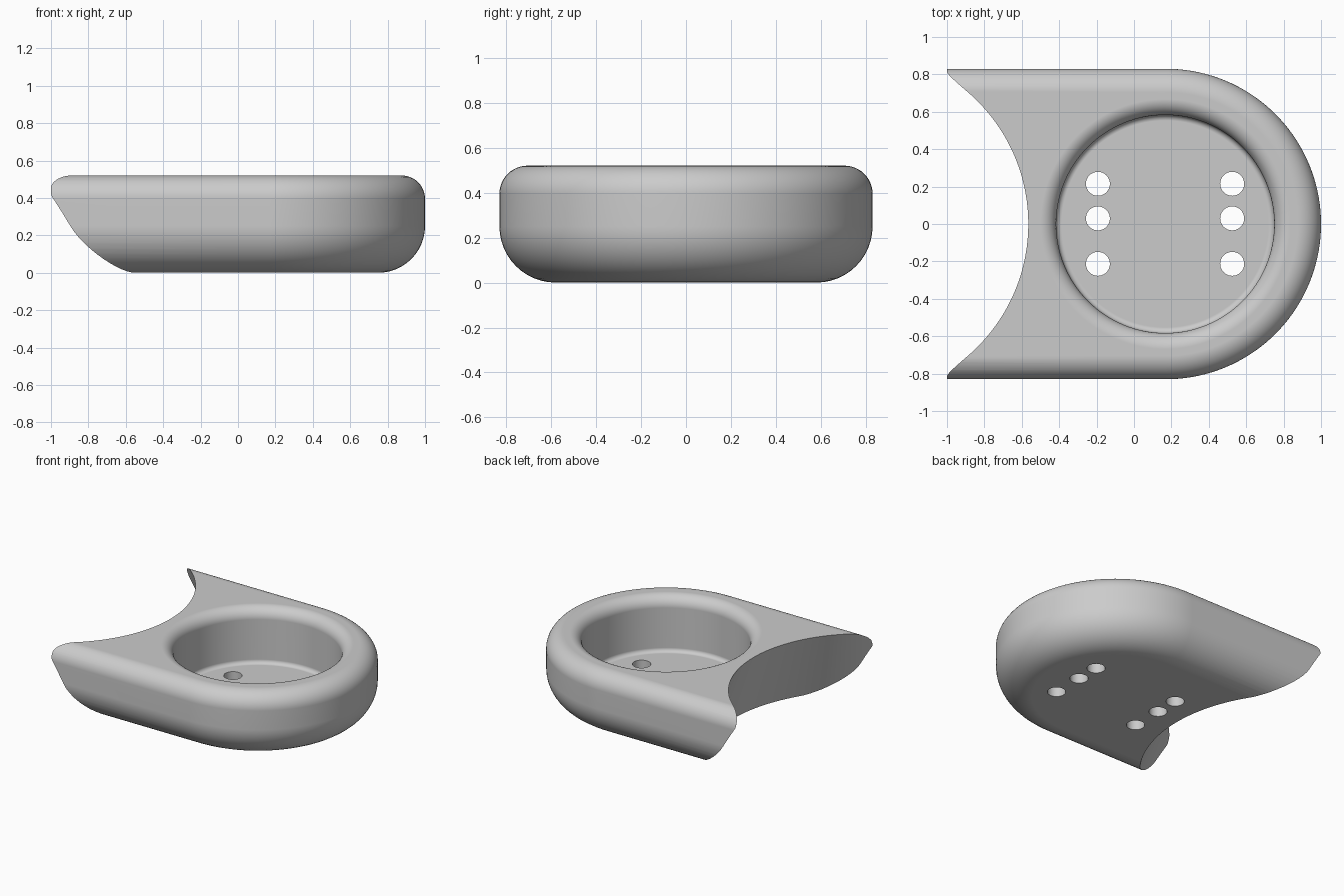
import bpy, bmesh
from math import sin, cos, pi, radians

if "Cube" in bpy.data.objects:
    bpy.data.objects.remove(bpy.data.objects["Cube"])

HEIGHT = 0.52
CENTRE = 0.17          # centre of the round end and of the well
RADIUS = 0.83


def arc(cx, cz, r, start, end, steps=12):
    """Points of a circular fillet, angles in degrees."""
    angles = [radians(start + (end - start) * i / steps) for i in range(steps + 1)]
    return [(cx + r * cos(a), cz + r * sin(a)) for a in angles]


def skin(name, rings):
    """Closed solid from a stack of equal-length rings."""
    bm = bmesh.new()
    loops = [[bm.verts.new(p) for p in ring] for ring in rings]
    n = len(loops[0])
    for low, high in zip(loops, loops[1:]):
        for i in range(n):
            j = (i + 1) % n
            bm.faces.new((low[i], low[j], high[j], high[i]))
    bm.faces.new(loops[0][::-1])
    bm.faces.new(loops[-1])
    bmesh.ops.recalc_face_normals(bm, faces=bm.faces)
    mesh = bpy.data.meshes.new(name)
    bm.to_mesh(mesh)
    bm.free()
    obj = bpy.data.objects.new(name, mesh)
    bpy.context.collection.objects.link(obj)
    return obj


def lathe(name, profile, x, y, sides):
    """Solid of revolution about a vertical axis."""
    turn = [2 * pi * i / sides for i in range(sides)]
    return skin(name, [[(x + r * cos(a), y + r * sin(a), z) for a in turn]
                       for r, z in profile])


def d_ring(r, z, sides=72):
    """Half circle with straight sides running back to the wing tips."""
    turn = [-pi / 2 + pi * i / sides for i in range(sides + 1)]
    ring = [(CENTRE + r * cos(a), r * sin(a), z) for a in turn]
    return [(-1, -r, z)] + ring + [(-1, r, z)]


# Body: D-shaped block with a large lower and a small upper fillet
low, top = 0.25, 0.125
side = (arc(RADIUS - low, low, low, -90, 0)
        + arc(RADIUS - top, HEIGHT - top, top, 0, 90))
body = skin("holder_body", [d_ring(r, z) for r, z in side])

# Flared concave cut that leaves the two pointed wings
slope, cut_r = 0.345, 0.93
cutters = [lathe("end_cutter",
                 [(cut_r + slope * (HEIGHT - z), z) for z in (-0.1, 0.7)],
                 -1.495, 0, 192)]

# Round well with a small floor fillet and a rounded rim
well_r, floor, foot, rim = 0.583, 0.1, 0.03, 0.085
well = (arc(well_r - foot, floor + foot, foot, -90, 0, 6)
        + arc(well_r + rim, HEIGHT - rim, rim, 180, 90)
        + [(well_r + rim, 0.7)])
cutters.append(lathe("well_cutter", well, CENTRE - 0.003, 0, 128))

# Six drain holes through the floor
for x in (-0.193, 0.525):
    for y in (-0.213, 0.03, 0.215):
        cutters.append(lathe("hole_cutter", [(0.064, -0.1), (0.064, 0.2)], x, y, 40))

for cutter in cutters:
    cutter.hide_render = True
    mod = body.modifiers.new("cut", 'BOOLEAN')
    mod.operation = 'DIFFERENCE'
    mod.solver = 'EXACT'
    mod.object = cutter

# Apply the cuts and drop the helpers
bpy.context.view_layer.objects.active = body
body.select_set(True)
for mod in list(body.modifiers):
    bpy.ops.object.modifier_apply(modifier=mod.name)
for cutter in cutters:
    bpy.data.objects.remove(cutter)

# Single grey finish
grey = bpy.data.materials.new("plain_grey")
grey.use_nodes = True
colour = (0.6, 0.6, 0.6, 1)
grey.diffuse_color = colour
grey.node_tree.nodes["Principled BSDF"].inputs["Base Color"].default_value = colour
body.data.materials.clear()
body.data.materials.append(grey)

# Smooth fillets, crisp cut edges
bpy.ops.object.select_all(action='DESELECT')
body.select_set(True)
bpy.ops.object.shade_smooth_by_angle(angle=radians(30))
body.modifiers.new("even_shading", 'WEIGHTED_NORMAL').keep_sharp = True
